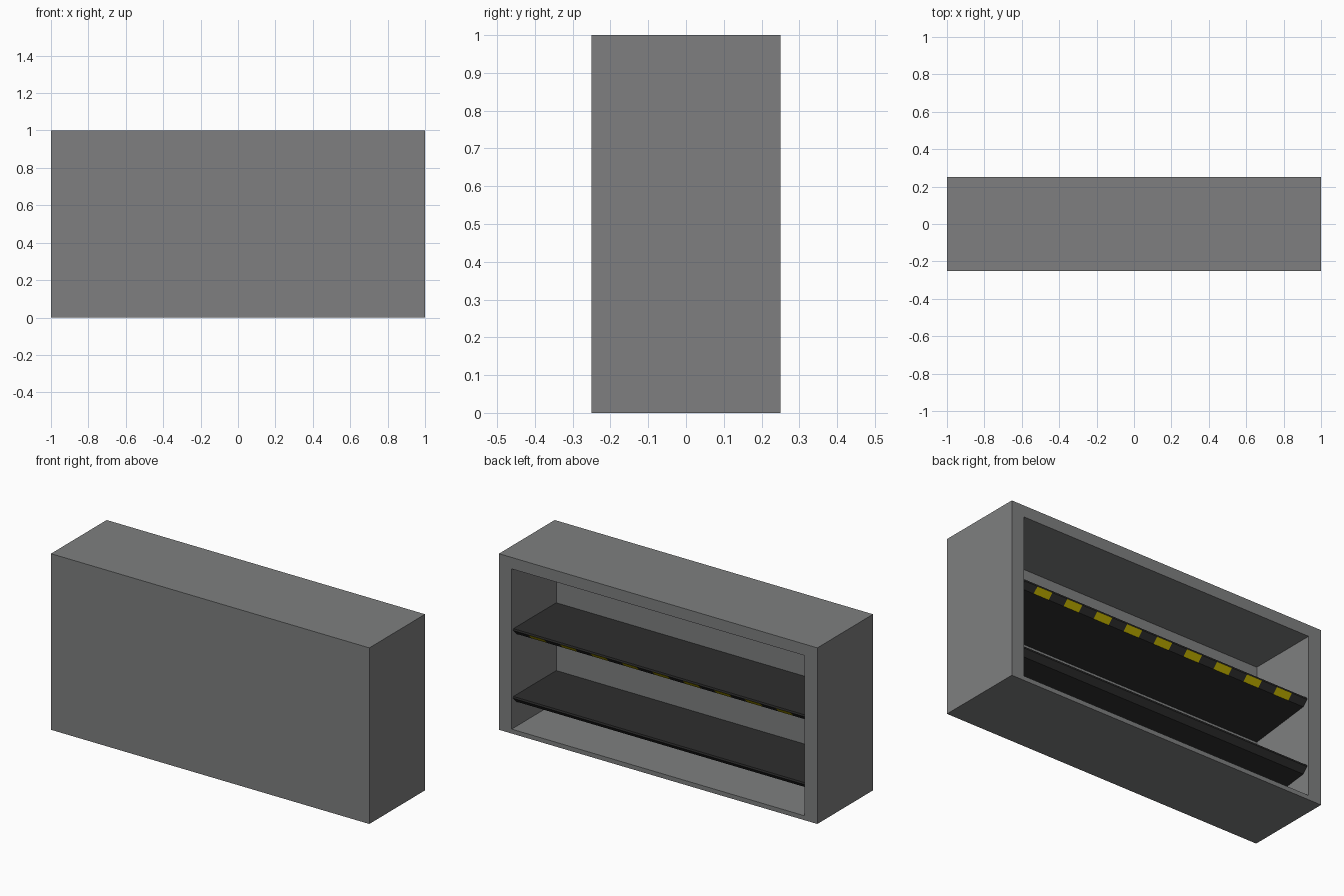
import bpy, bmesh

if "Cube" in bpy.data.objects:
    bpy.data.objects.remove(bpy.data.objects["Cube"], do_unlink=True)


def material(name, colour):
    mat = bpy.data.materials.new(name)
    mat.use_nodes = True
    mat.diffuse_color = (*colour, 1)
    mat.node_tree.nodes["Principled BSDF"].inputs["Base Color"].default_value = (*colour, 1)
    return mat


def finish(name, bm, materials):
    bmesh.ops.recalc_face_normals(bm, faces=bm.faces)
    mesh = bpy.data.meshes.new(name)
    bm.to_mesh(mesh)
    bm.free()
    for mat in materials:
        mesh.materials.append(mat)
    obj = bpy.data.objects.new(name, mesh)
    bpy.context.collection.objects.link(obj)
    return obj


GREY = material("cabinet grey", (0.21, 0.213, 0.215))
BLACK = material("shelf black", (0.027, 0.027, 0.027))
YELLOW = material("warning yellow", (0.56, 0.46, 0.0))

INNER_X = 0.92      # half width of the opening
INNER_BACK = -0.15  # depth at which the cavity ends
FLOOR, CEILING = 0.025, 0.935


def make_cabinet():
    # Solid block with a recess sunk into its +y face
    bm = bmesh.new()
    bmesh.ops.create_cube(bm, size=1)
    for v in bm.verts:
        v.co = (v.co.x * 2, v.co.y * 0.5, v.co.z + 0.5)
    opening = max(bm.faces, key=lambda f: f.calc_center_median().y)
    bmesh.ops.inset_individual(bm, faces=[opening], thickness=0.05)
    for v in opening.verts:
        v.co.x = INNER_X if v.co.x > 0 else -INNER_X
        v.co.z = CEILING if v.co.z > 0.5 else FLOOR
    recess = bmesh.ops.extrude_discrete_faces(bm, faces=[opening])["faces"][0]
    for v in recess.verts:
        v.co.y = INNER_BACK
    finish("cabinet", bm, [GREY])


def make_shelf(name, top, striped):
    # Wedge profile with a small lip and a chamfer, swept along x in equal cells
    profile = [(INNER_BACK, 0), (0.235, 0), (0.237, -0.01),
               (0.208, -0.04), (INNER_BACK, -0.084)]
    chamfer = 2
    cells = 19 if striped else 1
    bm = bmesh.new()
    rings = []
    for i in range(cells + 1):
        x = INNER_X * (2 * i / cells - 1)
        rings.append([bm.verts.new((x, y, top + z)) for y, z in profile])
    count = len(profile)
    for i in range(cells):
        for j in range(count):
            k = (j + 1) % count
            face = bm.faces.new((rings[i][j], rings[i][k], rings[i + 1][k], rings[i + 1][j]))
            # Every second chamfer cell carries the warning colour
            face.material_index = int(striped and j == chamfer and i % 2 == 1)
    bm.faces.new(rings[0])
    bm.faces.new(rings[-1])
    finish(name, bm, [BLACK, YELLOW])


make_cabinet()
make_shelf("upper_shelf", 0.59, True)
make_shelf("lower_shelf", 0.205, False)
